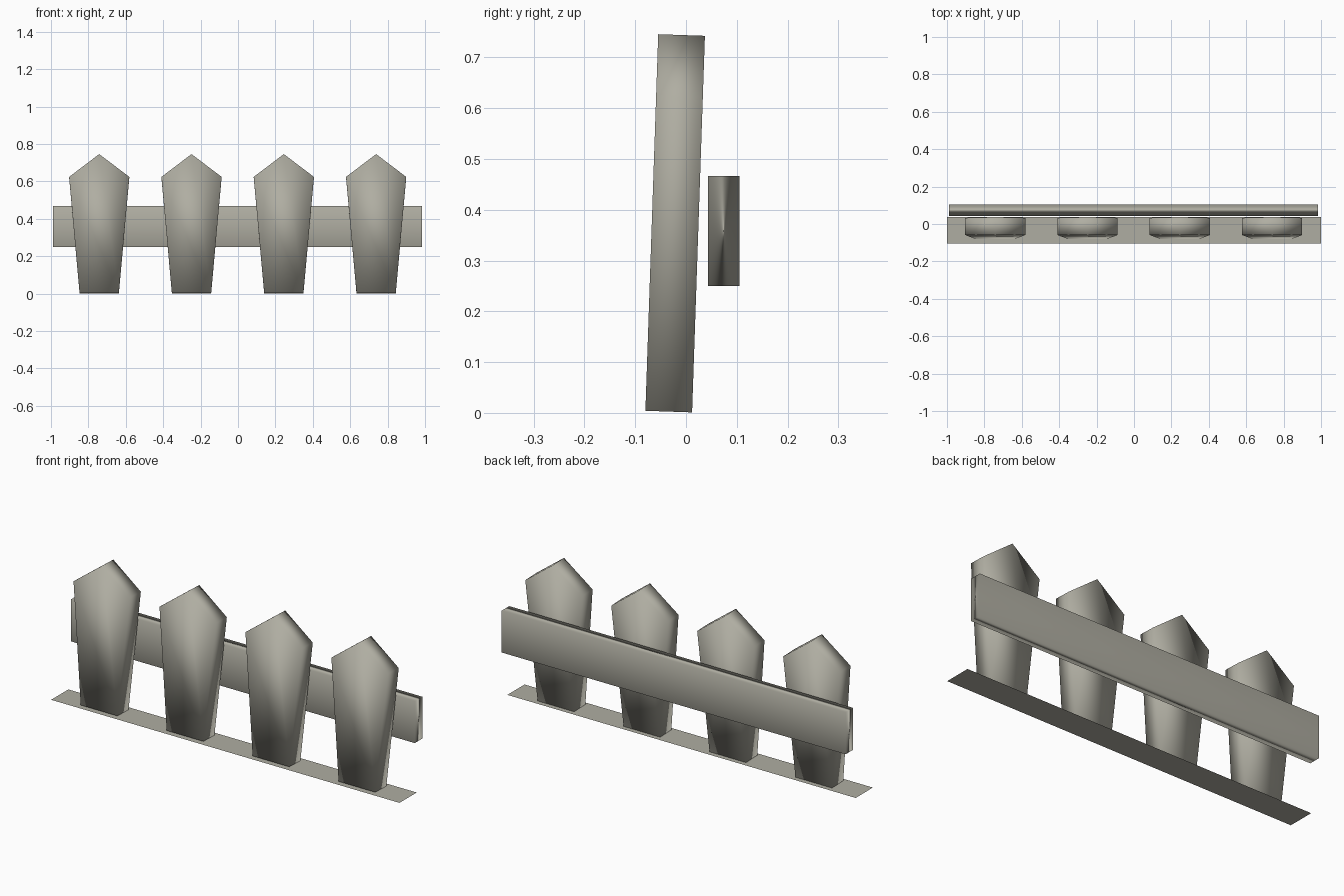
import bpy, math

if "Cube" in bpy.data.objects:
    bpy.data.objects.remove(bpy.data.objects["Cube"])

mat = bpy.data.materials.new("weathered grey wood")
mat.diffuse_color = (0.43, 0.42, 0.36, 1)
mat.use_nodes = True
mat.node_tree.nodes["Principled BSDF"].inputs["Base Color"].default_value = mat.diffuse_color


def prism(name, outline, depth, location, tilt=0.0):
    """Extrude an x-z outline towards -y, smooth shaded all round."""
    n = len(outline)
    verts = [(x, y, z) for y in (-depth, 0) for x, z in outline]
    faces = [list(range(n)), list(range(2 * n - 1, n - 1, -1))]
    faces += [[i, i + n, (i + 1) % n + n, (i + 1) % n] for i in range(n)]
    mesh = bpy.data.meshes.new(name)
    mesh.from_pydata(verts, [], faces)
    mesh.materials.append(mat)
    mesh.shade_smooth()
    ob = bpy.data.objects.new(name, mesh)
    ob.location = location
    ob.rotation_euler.x = tilt
    bpy.context.collection.objects.link(ob)
    return ob


# Four tapered, pointed pickets leaning slightly back
picket = [(-0.105, 0), (0.105, 0), (0.161, 0.62), (0, 0.742), (-0.161, 0.62)]
for i in range(4):
    prism(f"picket_{i + 1}", picket, 0.092,
          (-0.742 + i * 0.4935, 0.012, 0.001), math.radians(-1.95))

# Rail running behind the pickets
rail = prism("rail", [(-0.99, 0.25), (0.985, 0.25), (0.985, 0.467), (-0.99, 0.467)],
             0.062, (0, 0.105, 0))
rail.modifiers.new("area weighted shading", 'WEIGHTED_NORMAL')

# Flat ground strip under the pickets
strip = bpy.data.meshes.new("ground_strip")
strip.from_pydata([(-1, -0.104, 0), (1, -0.104, 0), (1, 0.037, 0), (-1, 0.037, 0)],
                  [], [(0, 1, 2, 3)])
strip.materials.append(mat)
bpy.context.collection.objects.link(bpy.data.objects.new("ground_strip", strip))
